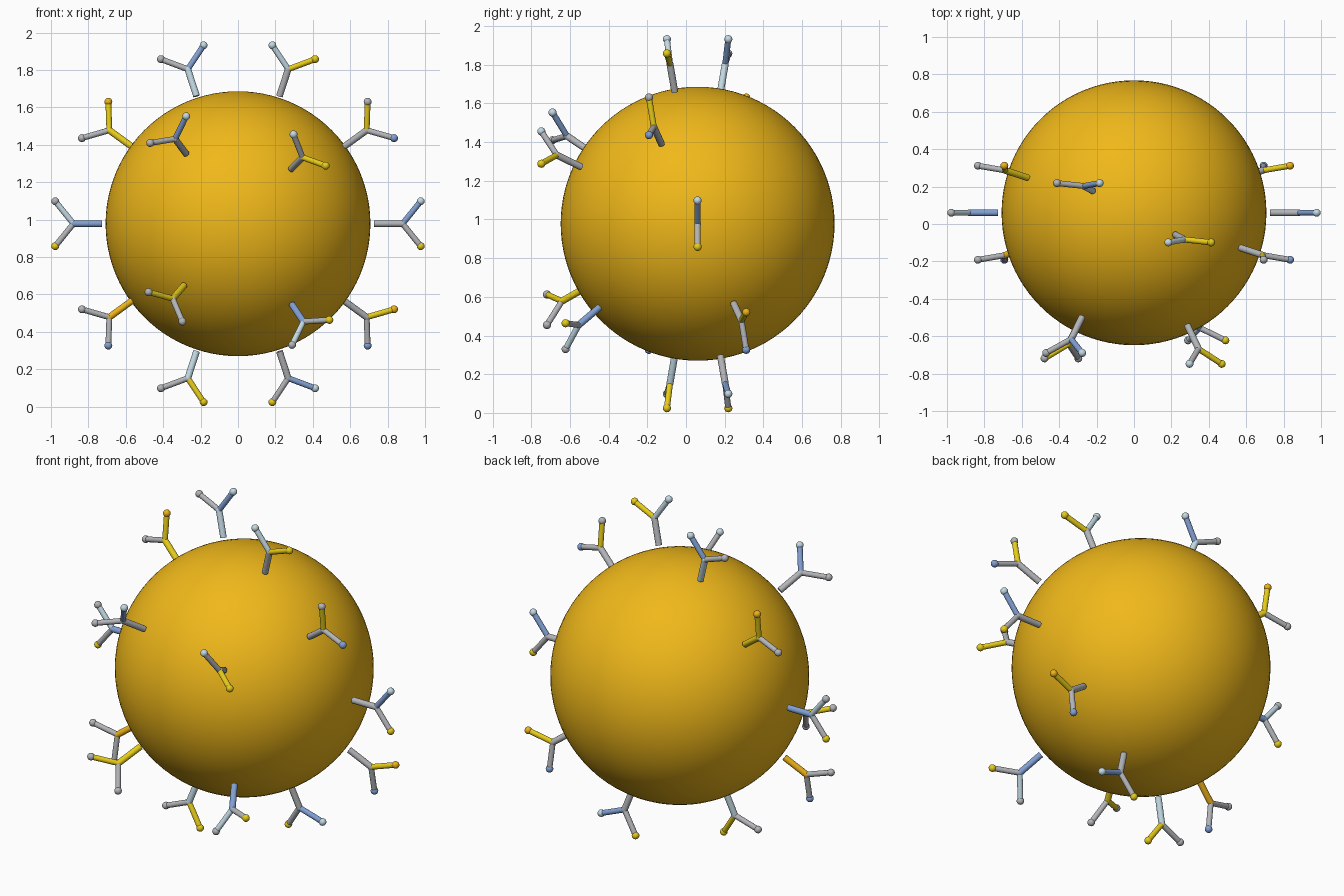
import bpy
from math import sin, cos, radians, sqrt
from mathutils import Vector

if "Cube" in bpy.data.objects:
    bpy.data.objects.remove(bpy.data.objects["Cube"])

C = Vector((0, 0.06, 0.978))      # centre of the globe
R = 0.708                         # globe radius

COLOURS = {
    "O": (0.85, 0.45, 0.01), "Y": (0.80, 0.60, 0.01),
    "B": (0.22, 0.35, 0.65), "L": (0.55, 0.70, 0.78), "G": (0.45, 0.46, 0.48),
}
MATS = {}
for key, rgb in COLOURS.items():
    MATS[key] = bpy.data.materials.new("colour_" + key)
    MATS[key].diffuse_color = (*rgb, 1)
globe_mat = bpy.data.materials.new("globe_gold")
globe_mat.diffuse_color = (0.87, 0.48, 0.01, 1)


def finish(name, mat):
    ob = bpy.context.object
    ob.name = name
    ob.data.materials.append(mat)
    bpy.ops.object.shade_smooth_by_angle()
    return ob


def rod(name, a, b, r, mat):
    d = b - a
    bpy.ops.mesh.primitive_cylinder_add(
        vertices=20, radius=r, depth=d.length, location=(a + b) / 2,
        rotation=d.to_track_quat("Z", "Y").to_euler())
    finish(name, mat)


def ball(name, p, r, mat, seg=20):
    bpy.ops.mesh.primitive_uv_sphere_add(segments=seg, ring_count=seg // 2, radius=r, location=p)
    finish(name, mat)


def y_spike(name, d, col):
    """Forked spike along d; col = stem, arm 1, tip 1, arm 2, tip 2."""
    d = d.normalized()
    t = Vector((-d.z, 0, d.x)).normalized()
    joint = C + d * 0.88
    rod(name + "_stem", C + d * 0.727, joint, 0.018, MATS[col[0]])
    ball(name + "_joint", joint, 0.018, MATS[col[0]])
    for side, arm, tip in ((1, col[1], col[2]), (-1, col[3], col[4])):
        end = C + d * 0.977 + t * 0.12 * side
        rod(f"{name}_arm", joint, end, 0.0155, MATS[arm])
        ball(f"{name}_tip", end, 0.021, MATS[tip])


# Globe
ball("globe", C, R, globe_mat, 96)

# Wavy ring of ten spikes around the silhouette
ring = ["GBLGY", "GYGGB", "GLLYY", "LGGBL", "YGGYO",
        "BGYLG", "OGBGG", "LYYGG", "GBLGY", "GYOGB"]
for i, col in enumerate(ring):
    a = radians(36 * i)
    y_spike(f"ring_spike_{i}", Vector((cos(a), -0.28 * sin(2 * a), sin(a))), col)

# Four spikes on the front face
front = [(-0.382, 0.515, "GGGBL"), (0.392, 0.403, "GGLYY"),
         (-0.397, -0.455, "YGGYG"), (0.398, -0.595, "BGYLG")]
for i, (x, z, col) in enumerate(front):
    y_spike(f"front_spike_{i}", Vector((x, -sqrt(1 - x * x - z * z), z)), col)

for m in bpy.data.materials:
    if m.users and not m.is_grease_pencil:
        m.use_nodes = True
        m.node_tree.nodes["Principled BSDF"].inputs["Base Color"].default_value = m.diffuse_color
